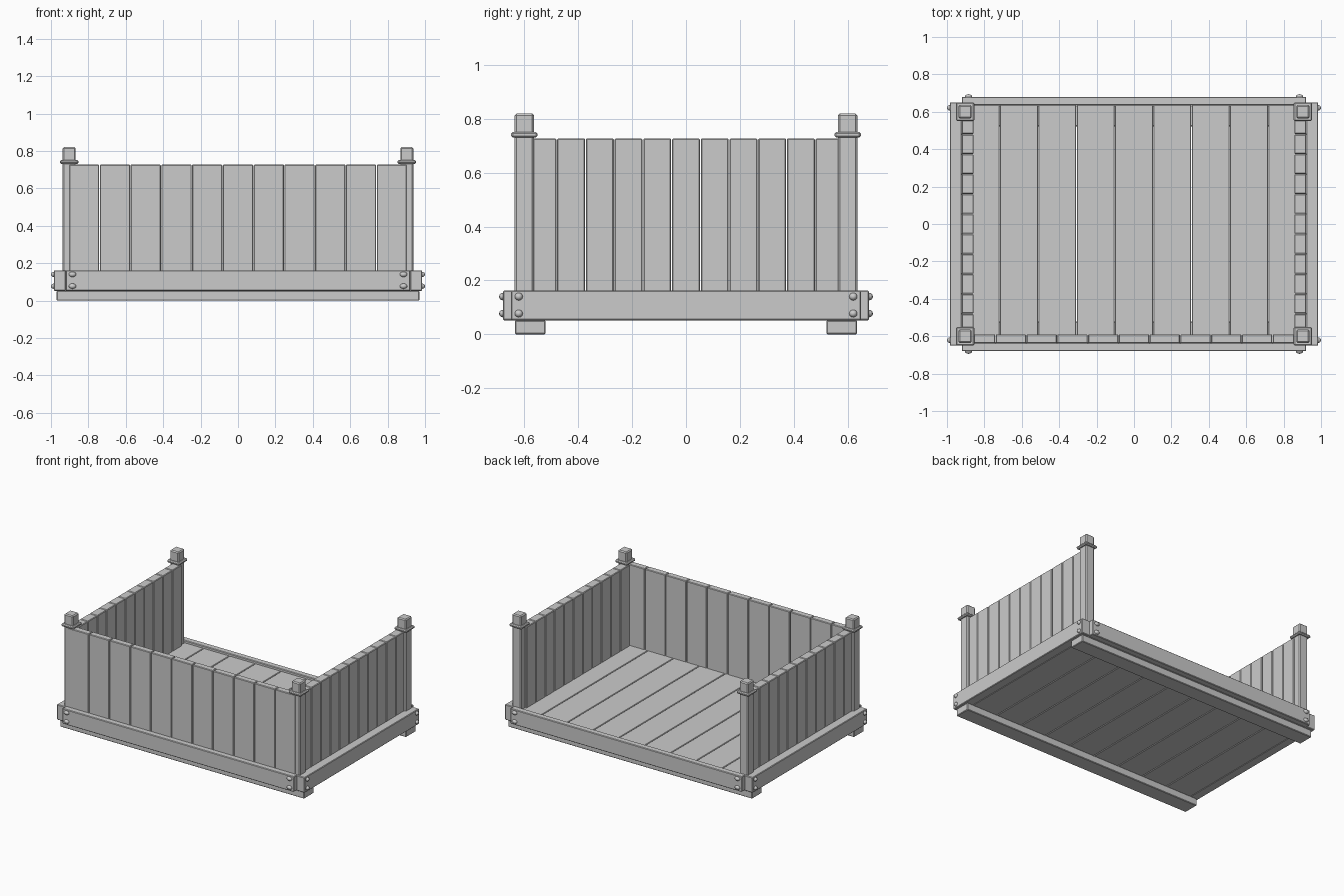
import bpy, bmesh
from mathutils import Vector

if "Cube" in bpy.data.objects:
    bpy.data.objects.remove(bpy.data.objects["Cube"])


def box(name, lo, hi, bevel=0.004):
    """Bevelled box between two corners."""
    lo, hi = Vector(lo), Vector(hi)
    bm = bmesh.new()
    bmesh.ops.create_cube(bm, size=1)
    for v in bm.verts:
        v.co = (lo + hi) / 2 + v.co * (hi - lo)
    bmesh.ops.bevel(bm, geom=bm.edges[:], offset=bevel, segments=1,
                    affect='EDGES', profile=0.5)
    return finish(name, bm)


def finish(name, bm, smooth=False):
    me = bpy.data.meshes.new(name)
    for f in bm.faces:
        f.smooth = smooth
    bm.to_mesh(me)
    bm.free()
    ob = bpy.data.objects.new(name, me)
    bpy.context.collection.objects.link(ob)
    return ob


def bolt(name, centre, scale):
    """Rounded bolt head, half sunk into the rail."""
    bm = bmesh.new()
    bmesh.ops.create_uvsphere(bm, u_segments=12, v_segments=8, radius=1)
    for v in bm.verts:
        v.co = Vector(centre) + v.co * Vector(scale)
    return finish(name, bm, True)


GAP = 0.0015
FLOOR, TOP = 0.145, 0.727

# skids under the long edges, and the rail frame
for s, side in ((-1, "front"), (1, "back")):
    y0, y1 = sorted((s * 0.522, s * 0.635))
    box(side + "_skid", (-0.97, y0, 0), (0.97, y1, 0.052))
    y0, y1 = sorted((s * 0.635, s * 0.68))
    box(side + "_rail", (-0.92, y0, 0.052), (0.92, y1, 0.162))
for s, side in ((-1, "left"), (1, "right")):
    x0, x1 = sorted((s * 0.92, s * 0.985))
    box(side + "_rail", (x0, -0.65, 0.052), (x1, 0.65, 0.162))

# floor planks
w = 1.845 / 9
for i in range(9):
    x = -0.9225 + i * w
    box("floor_plank", (x + GAP, -0.637, 0.052), (x + w - GAP, 0.637, FLOOR), 0.003)

# front wall planks
w = 1.81 / 11
for i in range(11):
    x = -0.905 + i * w
    box("front_plank", (x + GAP, -0.637, 0.1), (x + w - GAP, -0.59, TOP))

# side wall planks
w = 1.173 / 11
for s, side in ((-1, "left"), (1, "right")):
    x0, x1 = sorted((s * 0.857, s * 0.92))
    for i in range(11):
        y = -0.5865 + i * w
        box(side + "_plank", (x0, y + GAP, 0.1), (x1, y + w - GAP, TOP))

# corner posts with collars, and bolts at each corner
for sx in (-1, 1):
    for sy in (-1, 1):
        x, y = sx * 0.903, sy * 0.6
        box("corner_post", (x - 0.035, y - 0.036, 0.055), (x + 0.035, y + 0.036, 0.82), 0.007)
        box("post_collar", (x - 0.049, y - 0.049, 0.731), (x + 0.049, y + 0.049, 0.751), 0.006)
        for z in (0.077, 0.14):
            bolt("long_rail_bolt", (sx * 0.885, sy * 0.68, z), (0.02, 0.014, 0.014))
            bolt("side_rail_bolt", (sx * 0.985, sy * 0.621, z), (0.015, 0.015, 0.014))
